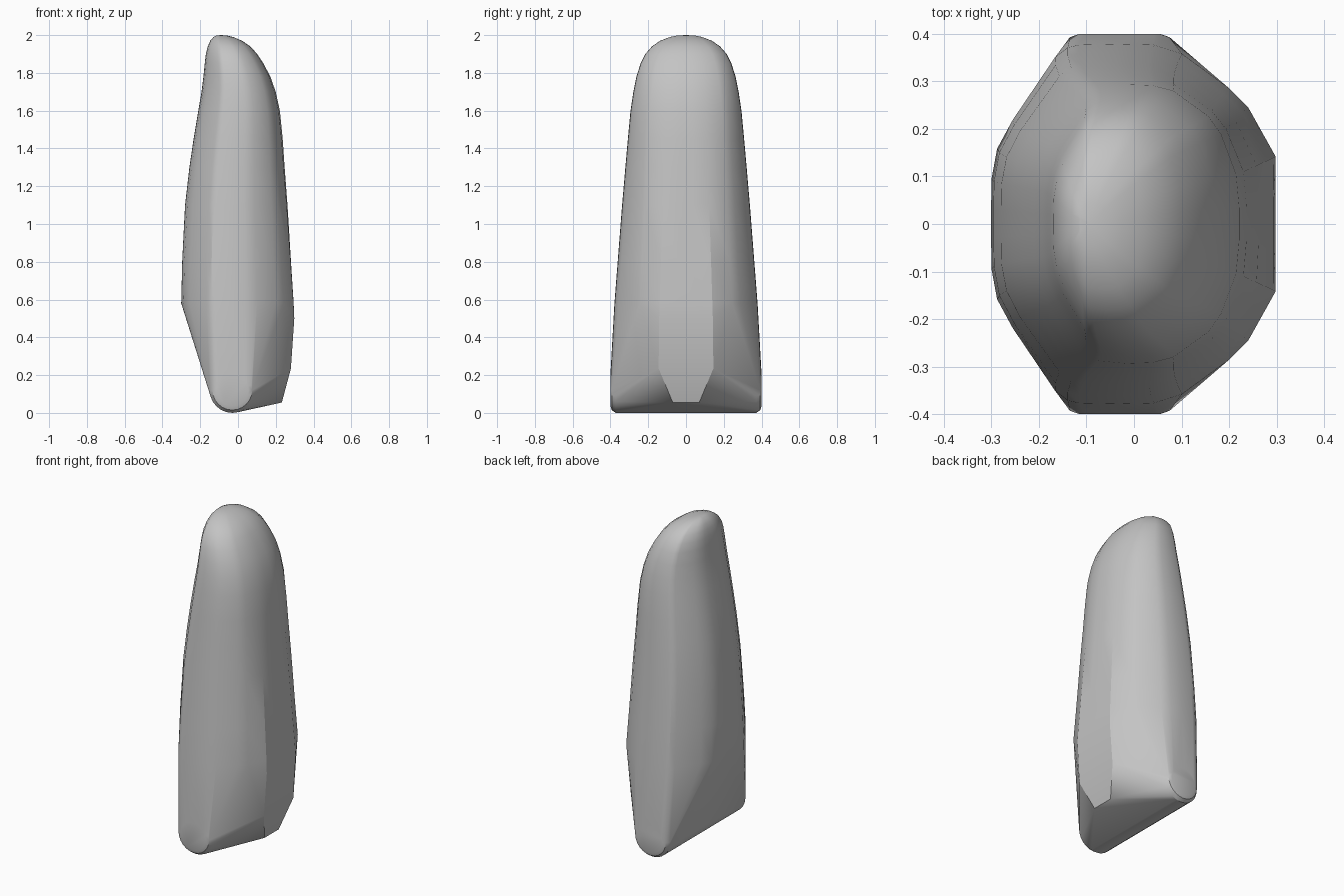
import bpy, bmesh, math

cube = bpy.data.objects.get("Cube")
if cube:
    bpy.data.objects.remove(cube, do_unlink=True)

grey = bpy.data.materials.new("plain_grey")
grey.use_nodes = True
colour = (0.55, 0.55, 0.55, 1)
grey.diffuse_color = colour
grey.node_tree.nodes["Principled BSDF"].inputs["Base Color"].default_value = colour

# Half cross-section in unit space, from the back of the body round to its face
HALF = [(-1.002, .08), (-1, .25), (-.96, .42), (-.85, .58), (-.55, .93),
        (-.46, .985), (-.38, 1), (-.1, 1.005), (.15, 1), (.35, .95),
        (.68, .76), (.82, .65), (1, .37), (1.002, .12)]
OUTLINE = HALF + [(u, -v) for u, v in reversed(HALF)]

# Height, left x, right x, half depth
LEVELS = [(.58, -.3, .294, .377), (.8, -.295, .28, .36), (1.1, -.28, .262, .337),
          (1.3, -.257, .247, .32), (1.45, -.235, .237, .307), (1.6, -.21, .222, .293),
          (1.7, -.193, .2, .278), (1.78, -.183, .172, .262), (1.85, -.176, .135, .24),
          (1.9, -.17, .102, .215), (1.94, -.16, .066, .18), (1.97, -.147, .022, .137),
          (1.99, -.13, -.025, .085), (1.998, -.115, -.06, .045)]
SHOULDER = LEVELS[0][0]


def section(z, left, right, depth):
    """Cross-section that becomes rounder with height, mostly on the right."""
    mid, half = (left + right) / 2, (right - left) / 2
    round_amount = min(1, max(0, (z - .7) / 1.0))
    points = []
    for u, v in OUTLINE:
        t = round_amount * (.45 if u < 0 else .9)
        r = (abs(u) ** 2.3 + abs(v) ** 2.3) ** (-1 / 2.3)
        s = 1 + t * (r - 1)
        points.append((mid + half * u * s, depth * v * s, z))
    return points


bm = bmesh.new()
rings = [[bm.verts.new(p) for p in section(*level)] for level in LEVELS]

# Lower body: hull of the shoulder ring, the rounded foot and the facet corners
lower = list(rings[0])
for side in (-1, 1):
    for y, radius in ((.4, .085), (.393, .105), (.372, .12)):
        for i in range(24):
            a = math.tau * i / 24
            lower.append(bm.verts.new((-.03 + radius * math.cos(a), side * y,
                                       .12 + radius * math.sin(a))))
    for x, y, z in ((.232, .07, .055), (.28, .145, .235), (.298, .142, .5)):
        lower.append(bm.verts.new((x, side * y, z)))
hull = bmesh.ops.convex_hull(bm, input=lower)
unused = {g for g in hull["geom_interior"] + hull["geom_unused"]
          if isinstance(g, bmesh.types.BMVert)} - set(rings[0])
bmesh.ops.delete(bm, geom=list(unused), context="VERTS")
cap = [f for f in bm.faces if all(v.co.z > SHOULDER - .001 for v in f.verts)]
bmesh.ops.delete(bm, geom=cap, context="FACES_ONLY")

# Upper body: loft through the sections and close the crown
count = len(OUTLINE)
for low, high in zip(rings, rings[1:]):
    for i in range(count):
        j = (i + 1) % count
        bm.faces.new((low[i], low[j], high[j], high[i]))
crown = bm.verts.new((-.09, 0, 2))
for i in range(count):
    bm.faces.new((rings[-1][i], rings[-1][(i + 1) % count], crown))

loose = [e for e in bm.edges if not e.link_faces]
bmesh.ops.delete(bm, geom=loose, context="EDGES")
bmesh.ops.recalc_face_normals(bm, faces=bm.faces)
mesh = bpy.data.meshes.new("body")
bm.to_mesh(mesh)
bm.free()
mesh.materials.append(grey)
body = bpy.data.objects.new("body", mesh)
bpy.context.collection.objects.link(body)
bpy.ops.object.select_all(action="DESELECT")
body.select_set(True)
bpy.context.view_layer.objects.active = body
bpy.ops.object.shade_smooth_by_angle(angle=math.radians(22))
